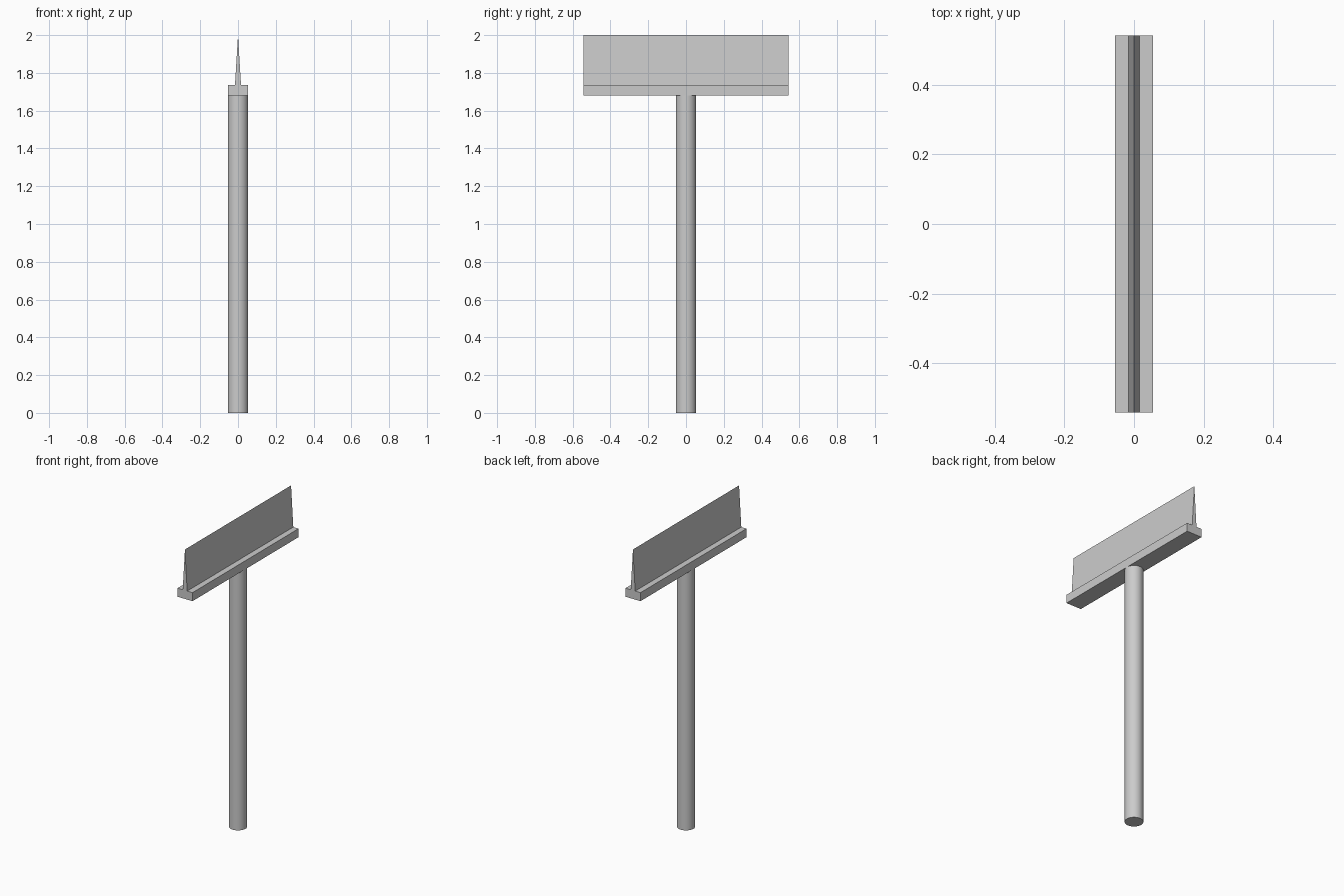
import bpy
import bmesh

cube = bpy.data.objects.get("Cube")
if cube:
    bpy.data.objects.remove(cube, do_unlink=True)

# One plain grey for the whole tool
grey = bpy.data.materials.new("plain grey")
grey.use_nodes = True
colour = (0.6, 0.6, 0.6, 1)
grey.diffuse_color = colour
grey.node_tree.nodes["Principled BSDF"].inputs["Base Color"].default_value = colour

LENGTH = 1.085
HANDLE_TOP, BAR_TOP, BLADE_TOP = 1.68, 1.735, 2.0
RADIUS = 0.054


def extrude_profile(name, profile):
    """Extrude an x-z outline along y, centred on y = 0."""
    bm = bmesh.new()
    face = bm.faces.new([bm.verts.new((x, -LENGTH / 2, z)) for x, z in profile])
    result = bmesh.ops.extrude_face_region(bm, geom=[face])
    moved = [v for v in result["geom"] if isinstance(v, bmesh.types.BMVert)]
    bmesh.ops.translate(bm, verts=moved, vec=(0, LENGTH, 0))
    bmesh.ops.recalc_face_normals(bm, faces=bm.faces)
    mesh = bpy.data.meshes.new(name)
    bm.to_mesh(mesh)
    bm.free()
    obj = bpy.data.objects.new(name, mesh)
    bpy.context.collection.objects.link(obj)
    mesh.materials.append(grey)
    return obj


# Round handle
bpy.ops.mesh.primitive_cylinder_add(vertices=32, radius=RADIUS, depth=HANDLE_TOP,
                                    location=(0, 0, HANDLE_TOP / 2))
handle = bpy.context.object
handle.name = "handle"
handle.data.materials.append(grey)
bpy.ops.object.shade_smooth_by_angle()

# Crossbar
extrude_profile("crossbar", [(-RADIUS, HANDLE_TOP), (RADIUS, HANDLE_TOP),
                             (RADIUS, BAR_TOP), (-RADIUS, BAR_TOP)])

# Tapered blade
extrude_profile("blade", [(-0.016, BAR_TOP), (0.016, BAR_TOP), (0, BLADE_TOP)])
